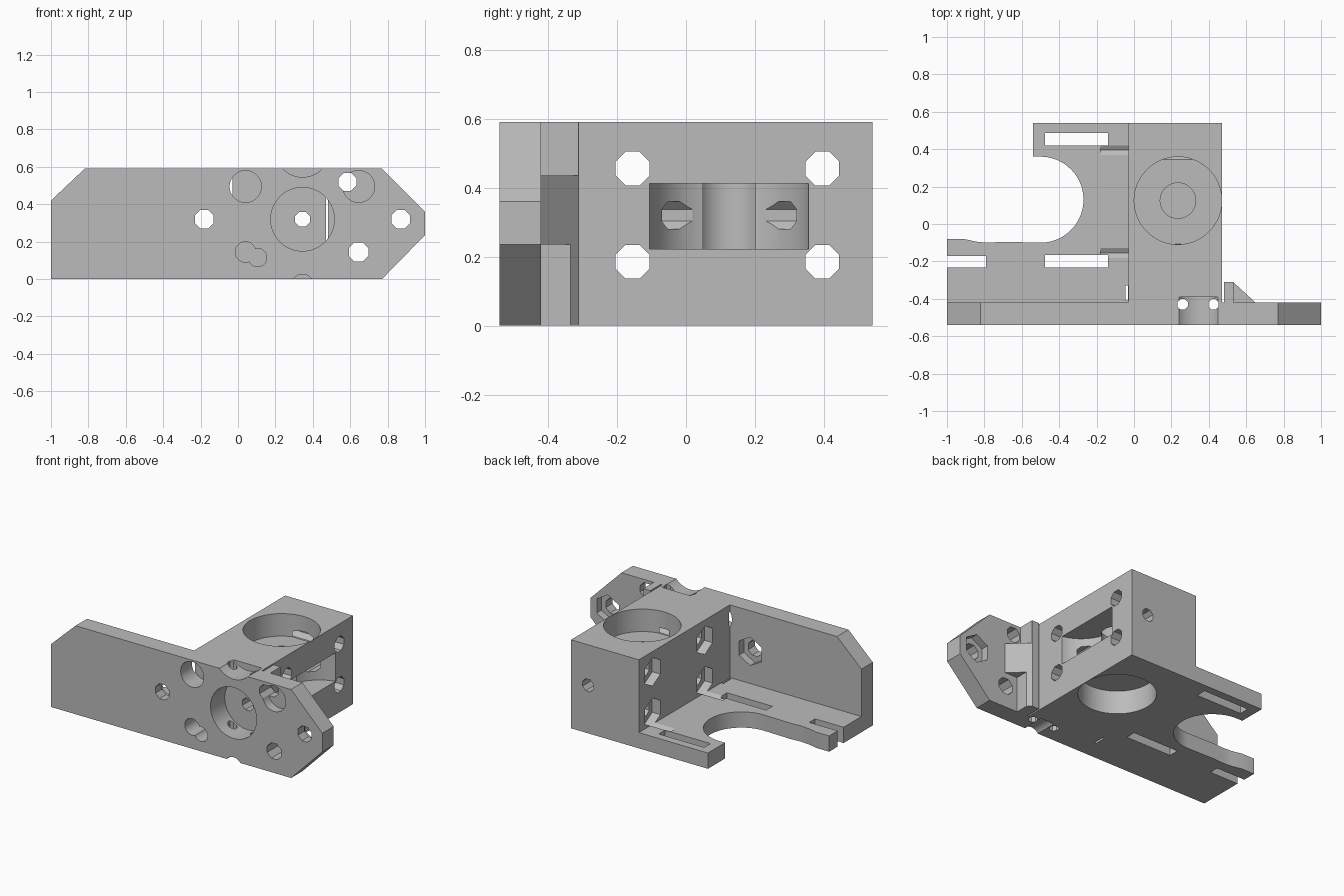
import bpy, bmesh, math
from mathutils import Matrix

if "Cube" in bpy.data.objects:
    bpy.data.objects.remove(bpy.data.objects["Cube"])

grey = bpy.data.materials.new("mid grey plastic")
grey.diffuse_color = (0.5, 0.5, 0.5, 1)
grey.use_nodes = True
grey.node_tree.nodes["Principled BSDF"].inputs["Base Color"].default_value = grey.diffuse_color


def prism(name, pts, a, b, axis="z"):
    """Extrude a 2D outline from a to b; outline is (x,y) for z, (x,z) for y, (y,z) for x."""
    place = {"z": lambda p, t: (p[0], p[1], t),
             "y": lambda p, t: (p[0], t, p[1]),
             "x": lambda p, t: (t, p[0], p[1])}[axis]
    bm = bmesh.new()
    lo = [bm.verts.new(place(p, a)) for p in pts]
    hi = [bm.verts.new(place(p, b)) for p in pts]
    n = len(pts)
    bm.faces.new(lo)
    bm.faces.new(hi)
    for i in range(n):
        bm.faces.new((lo[i], lo[(i + 1) % n], hi[(i + 1) % n], hi[i]))
    bmesh.ops.recalc_face_normals(bm, faces=bm.faces)
    me = bpy.data.meshes.new(name)
    bm.to_mesh(me)
    bm.free()
    ob = bpy.data.objects.new(name, me)
    bpy.context.collection.objects.link(ob)
    return ob


def ring(u, v, r, n=8, turn=None):
    turn = math.pi / n if turn is None else turn
    return [(u + r * math.cos(turn + 2 * math.pi * i / n),
             v + r * math.sin(turn + 2 * math.pi * i / n)) for i in range(n)]


def rect(u0, u1, v0, v1):
    return [(u0, v0), (u1, v0), (u1, v1), (u0, v1)]


def combine(ob, tool, op):
    """Apply a boolean and discard the tool."""
    m = ob.modifiers.new("bool", "BOOLEAN")
    m.object, m.operation, m.solver = tool, op, "EXACT"
    bpy.context.view_layer.objects.active = ob
    bpy.ops.object.modifier_apply(modifier=m.name)
    bpy.data.objects.remove(tool, do_unlink=True)


# Front plate with chamfered ends
body = prism("extruder_body", [(-1, 0), (0.77, 0), (1, 0.235), (1, 0.36), (0.77, 0.59),
                               (-0.82, 0.59), (-1, 0.42)], -0.54, -0.42, "y")

# Main block
combine(body, prism("block", rect(-0.03, 0.47, -0.54, 0.54), 0, 0.59), "UNION")

# Base plate with the round motor clearance
arc = [(-0.5 + 0.23 * math.cos(math.radians(t)), 0.13 + 0.23 * math.sin(math.radians(t)))
       for t in range(90, -91, -5)]
base = ([(0.1, 0.54), (-0.54, 0.54), (-0.54, 0.36)] + arc +
        [(-0.7, -0.095), (-0.78, -0.1), (-0.84, -0.095), (-0.91, -0.08), (-1, -0.08),
         (-1, -0.48), (0.1, -0.48)])
combine(body, prism("base", base, 0, 0.105), "UNION")

# Hinge wedge behind the plate, trimmed back above and below its middle
wedge = prism("wedge", [(0.48, -0.48), (0.48, -0.31), (0.53, -0.31), (0.65, -0.42), (0.65, -0.48)], 0, 0.59)
combine(wedge, prism("trim", rect(0.532, 0.8, -0.42, -0.2), 0.435, 0.7), "DIFFERENCE")
combine(wedge, prism("trim", rect(0.557, 0.8, -0.42, -0.2), -0.1, 0.235), "DIFFERENCE")
combine(body, wedge, "UNION")

cuts = []


def cut(pts, a, b, axis="z"):
    cuts.append(prism("cutter", pts, a, b, axis))


# Bearing seats above and below, bolt hole between, idler opening on the side
cut(ring(0.235, 0.125, 0.234, 64), 0.44, 0.7)
cut(ring(0.235, 0.125, 0.234, 64), -0.1, 0.155)
cut(ring(0.235, 0.125, 0.095, 48), 0.17, 0.5)
cut(ring(0.515, 0.125, 0.235, 64), 0.222, 0.412)

# Filament path and nozzle mount socket
cut(ring(0.345, 0.32, 0.043), -0.7, 0.7, "y")
cut(ring(0.345, 0.32, 0.17, 64), -0.7, -0.39, "y")
for x in (0.26, 0.425):
    cut(ring(x, -0.43, 0.03), -0.1, 0.7)

# Shallow round notches on the plate's top and bottom edges
cut(ring(0.345, 0.69, 0.145, 64), -0.7, -0.39, "y")
cut(ring(0.345, -0.0375, 0.0625, 48), -0.7, -0.39, "y")

# Four long bolt holes with nut traps on the left face
for y in (-0.155, 0.395):
    for z in (0.185, 0.455):
        cut(ring(y, z, 0.053), -0.3, 0.7, "x")
        cut(ring(y, z, 0.095, 6, math.pi / 2), -0.18, 0.03, "x")

# Plate through holes, two with nut traps behind
for x, z, r in ((-0.18, 0.32, 0.054), (0.87, 0.32, 0.054), (0.645, 0.145, 0.056), (0.585, 0.52, 0.052)):
    cut(ring(x, z, r), -0.7, -0.2 if x > 0.5 else -0.3, "y")
for x in (-0.18, 0.87):
    cut(ring(x, 0.32, 0.095, 6, math.pi / 2), -0.47, -0.3, "y")

# Blind round recesses in the plate front
cut(ring(0.04, 0.495, 0.085, 32), -0.7, -0.41, "y")
cut(ring(0.645, 0.495, 0.085, 32), -0.7, -0.48, "y")
cut(ring(0.04, 0.145, 0.055, 24), -0.7, -0.41, "y")
cut(ring(0.105, 0.115, 0.049, 24), -0.7, -0.41, "y")

# Mounting slots in the base
cut(rect(-0.475, -0.14, 0.42, 0.487), -0.1, 0.2)
cut(rect(-0.475, -0.14, -0.232, -0.165), -0.1, 0.2)
cut(rect(-1.1, -0.79, -0.232, -0.17), -0.1, 0.2)
cut(rect(-0.046, -0.031, -0.41, -0.33), -0.1, 0.2)

for c in cuts:
    combine(body, c, "DIFFERENCE")

# One plastic colour; round walls smooth, everything else sharp
body.data.materials.clear()
body.data.materials.append(grey)
for p in body.data.polygons:
    p.material_index = 0
bpy.ops.object.select_all(action="DESELECT")
body.select_set(True)
bpy.context.view_layer.objects.active = body
bpy.ops.object.shade_smooth_by_angle(angle=math.radians(25))
